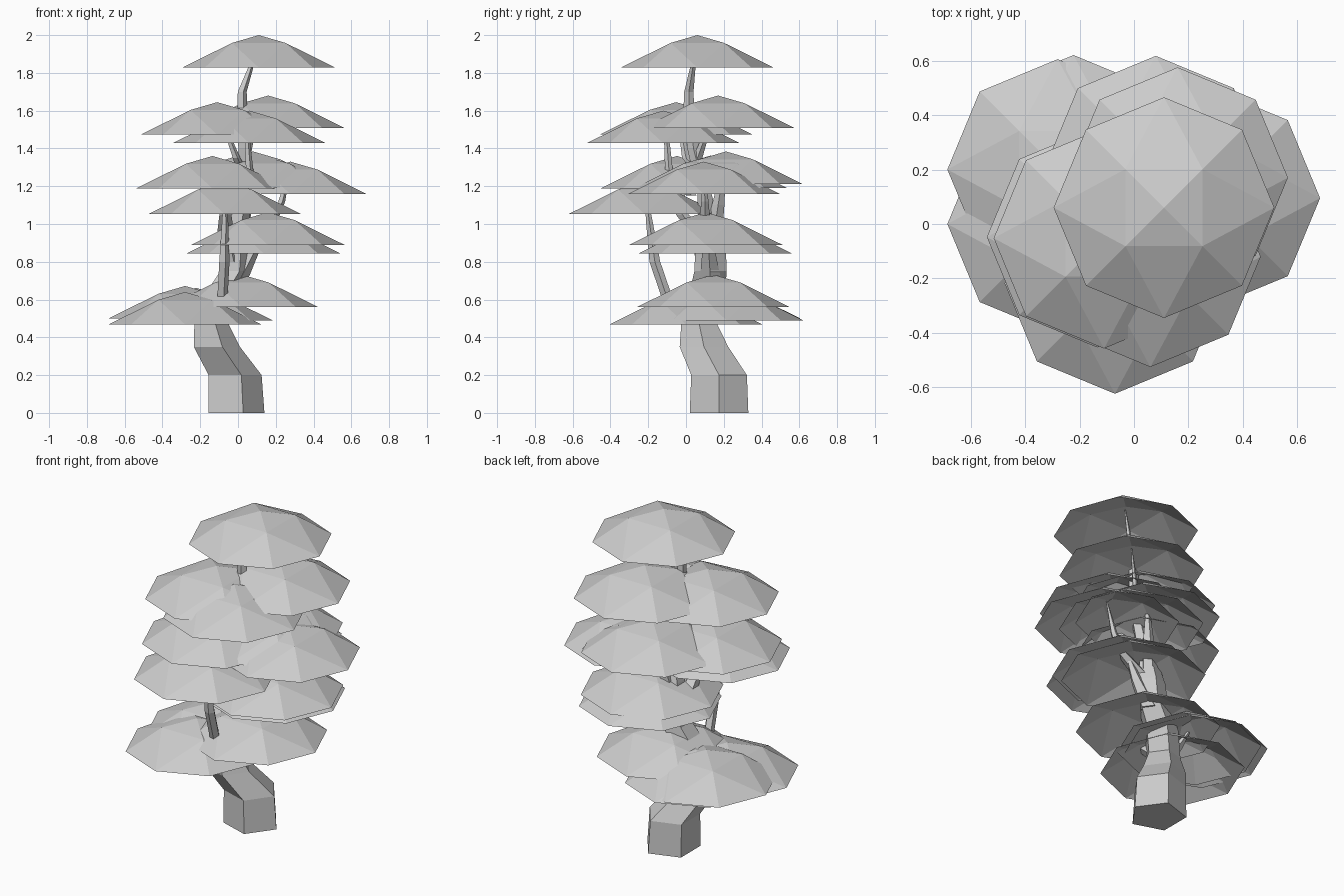
import bpy, bmesh
from math import sin, cos, pi


def finish(bm, name):
    bmesh.ops.recalc_face_normals(bm, faces=bm.faces)
    me = bpy.data.meshes.new(name)
    bm.to_mesh(me)
    bm.free()
    ob = bpy.data.objects.new(name, me)
    bpy.context.collection.objects.link(ob)


def limb(name, path):
    """Five-sided tapering limb with level rings; path = (x, y, z, radius)."""
    bm = bmesh.new()
    rings = [[bm.verts.new((x + r * cos(k * 2 * pi / 5), y + r * sin(k * 2 * pi / 5), z))
              for k in range(5)] for x, y, z, r in path]
    for a, b in zip(rings, rings[1:]):
        for k in range(5):
            j = (k + 1) % 5
            bm.faces.new((a[k], a[j], b[j], b[k]))
    bm.faces.new(rings[0])
    bm.faces.new(rings[-1])
    finish(bm, name)


def canopy(name, x, y, base, r=0.405, h=0.172):
    """Open shallow dome: apex, ring of four, rim of eight."""
    bm = bmesh.new()
    apex = bm.verts.new((x, y, base + h))
    ri = 0.2
    inner = [bm.verts.new((x + ri * cos(pi / 4 + k * pi / 2), y + ri * sin(pi / 4 + k * pi / 2),
                           base + h * 0.76)) for k in range(4)]
    rim = [bm.verts.new((x + r * cos(k * pi / 4), y + r * sin(k * pi / 4), base)) for k in range(8)]
    for k in range(4):
        i, j = inner[k], inner[(k + 1) % 4]
        a, b, c = rim[2 * k], rim[2 * k + 1], rim[(2 * k + 2) % 8]
        for f in ((apex, i, j), (i, a, b), (i, b, c), (i, c, j)):
            bm.faces.new(f)
    finish(bm, name)


# Foliage layers: centre x, centre y, rim height
layers = [
    (0.11, 0.06, 1.828),
    (0.16, 0.17, 1.508), (-0.11, -0.052, 1.473), (0.06, -0.12, 1.428),
    (-0.135, -0.048, 1.188), (0.278, 0.095, 1.158), (0.08, 0.212, 1.212), (0.13, 0.13, 1.19),
    (-0.07, -0.218, 1.052),
    (0.158, 0.105, 0.89), (0.135, 0.155, 0.845),
    (0.02, 0.145, 0.56), (-0.28, 0.2, 0.5), (-0.222, 0.215, 0.49), (-0.28, 0.0, 0.468),
]
for n, (x, y, z) in enumerate(layers, 1):
    canopy(f"canopy_{n:02d}", x, y, z)

# Main trunk, bending left and forward then back to the middle
limb("trunk", [(-0.023, 0.175, 0, 0.163), (-0.03, 0.175, 0.2, 0.155), (-0.125, 0.095, 0.35, 0.135),
               (-0.15, 0.07, 0.47, 0.1), (-0.1, 0.11, 0.62, 0.1), (-0.02, 0.13, 0.75, 0.09),
               (-0.01, 0.13, 0.87, 0.085), (0.0, 0.12, 1.0, 0.06), (0.03, 0.1, 1.15, 0.04),
               (0.03, 0.04, 1.4, 0.035), (0.02, 0.015, 1.6, 0.03), (0.02, 0.015, 1.7, 0.026),
               (0.07, 0.038, 1.84, 0.014), (0.11, 0.055, 1.98, 0.004)])

# Branches carrying the side foliage
limb("branch_front", [(-0.14, 0.02, 0.5, 0.05), (-0.085, -0.1, 0.61, 0.03), (-0.075, -0.165, 0.8, 0.03),
                      (-0.07, -0.195, 1.02, 0.018), (-0.07, -0.217, 1.2, 0.004)])
limb("branch_left", [(-0.04, 0.11, 0.8, 0.06), (-0.07, 0.07, 0.95, 0.05), (-0.07, -0.02, 1.05, 0.035),
                     (-0.135, -0.045, 1.34, 0.004)])
limb("branch_right", [(0.02, 0.11, 0.9, 0.05), (0.18, 0.1, 1.02, 0.03), (0.23, 0.1, 1.12, 0.02),
                      (0.278, 0.095, 1.31, 0.004)])
limb("branch_back", [(0.0, 0.14, 0.9, 0.05), (0.04, 0.17, 1.1, 0.035), (0.08, 0.21, 1.36, 0.004)])
limb("branch_low_right", [(-0.01, 0.13, 0.7, 0.06), (0.08, 0.12, 0.86, 0.035), (0.155, 0.11, 1.04, 0.004)])
limb("branch_low_left", [(-0.15, 0.07, 0.45, 0.06), (-0.22, 0.11, 0.54, 0.03), (-0.26, 0.19, 0.65, 0.004)])
limb("branch_upper_front", [(0.03, 0.03, 1.15, 0.03), (0.06, -0.09, 1.28, 0.022), (0.05, -0.1, 1.42, 0.016),
                            (0.06, -0.12, 1.58, 0.004)])
limb("branch_upper_left", [(0.02, 0.06, 1.28, 0.03), (-0.01, 0.0, 1.35, 0.022), (-0.11, -0.05, 1.62, 0.004)])
limb("branch_upper_right", [(0.03, 0.05, 1.32, 0.03), (0.06, 0.09, 1.43, 0.02), (0.16, 0.17, 1.66, 0.004)])
